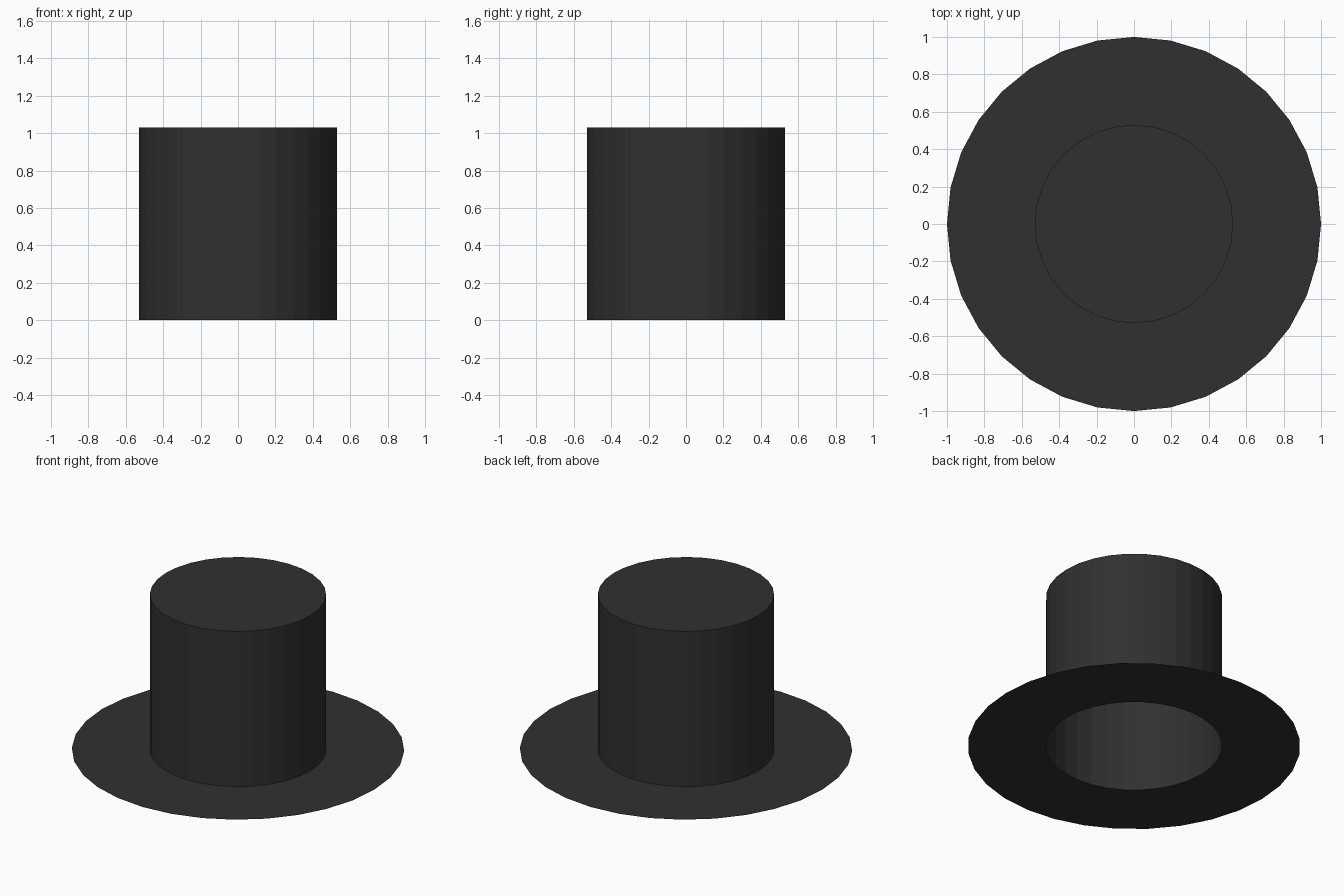
import bpy, bmesh
from math import cos, sin, tau

if "Cube" in bpy.data.objects:
    bpy.data.objects.remove(bpy.data.objects["Cube"])

SIDES = 32
black = bpy.data.materials.new("black_felt")
black.diffuse_color = (0.03, 0.03, 0.03, 1)
black.use_nodes = True
black.node_tree.nodes["Principled BSDF"].inputs["Base Color"].default_value = black.diffuse_color


def lathe(name, profile, cap_top=False):
    """Revolve (radius, z) points into an open flat-faced shell."""
    bm = bmesh.new()
    rings = [[bm.verts.new((r * cos(tau * i / SIDES), r * sin(tau * i / SIDES), z))
              for i in range(SIDES)] for r, z in profile]
    for a, b in zip(rings, rings[1:]):
        for i in range(SIDES):
            j = (i + 1) % SIDES
            bm.faces.new((a[i], a[j], b[j], b[i]))
    if cap_top:
        bm.faces.new(rings[-1])
    mesh = bpy.data.meshes.new(name)
    bm.to_mesh(mesh)
    bm.free()
    mesh.materials.append(black)
    obj = bpy.data.objects.new(name, mesh)
    bpy.context.collection.objects.link(obj)
    return obj


# Flat sheet brim with an open head hole
lathe("brim", [(1.0, 0.0), (0.53, 0.0)])

# Straight crown, open below and closed on top
lathe("crown", [(0.53, 0.0), (0.53, 1.03)], cap_top=True)
